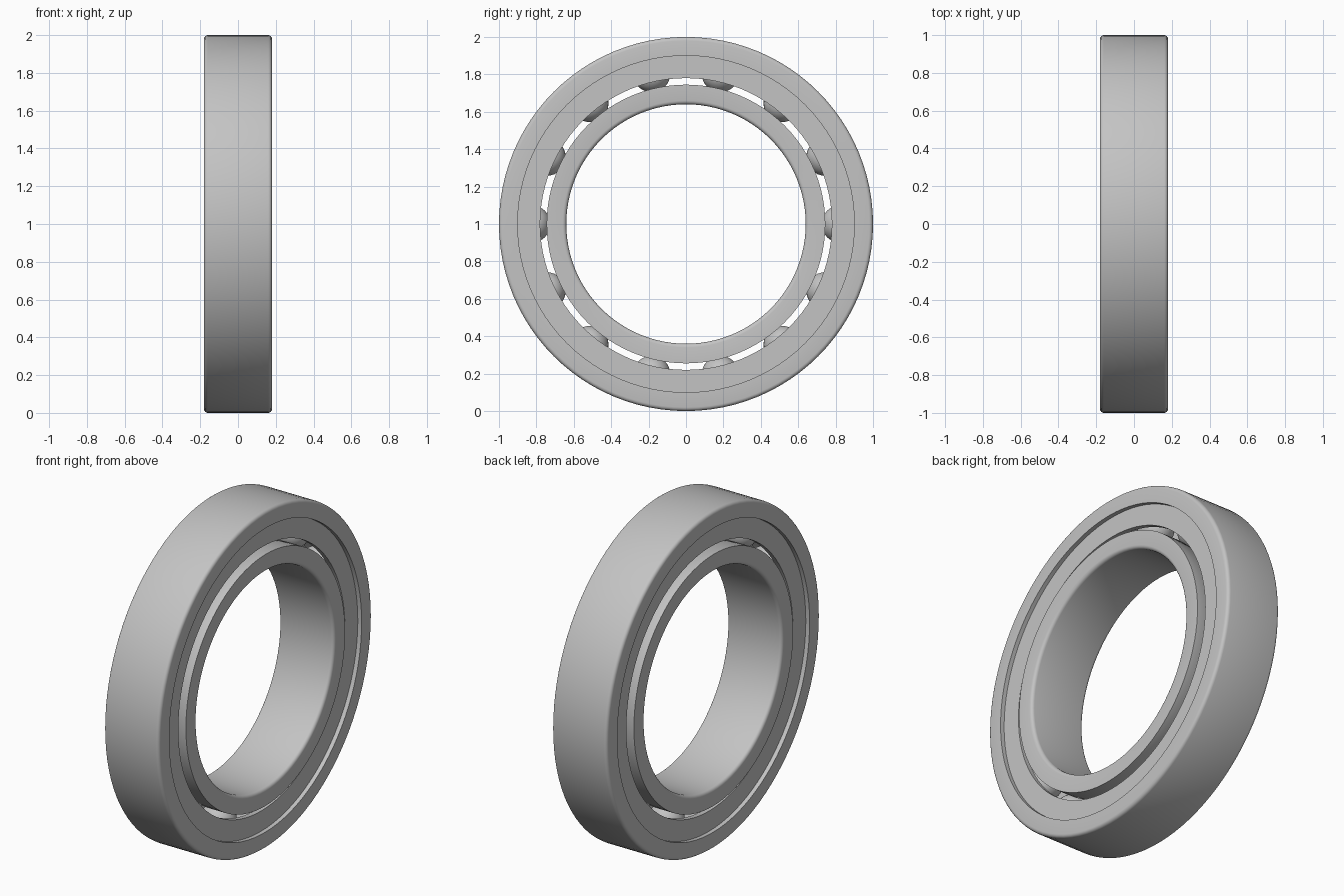
import bpy, math
from mathutils import Matrix

cube = bpy.data.objects.get("Cube")
if cube:
    bpy.data.objects.remove(cube, do_unlink=True)

SEGMENTS = 96
HALF = 0.18        # half width of the bearing
BALL_R = 0.1
PITCH_R = 0.825    # radius of the ball circle
BALLS = 14

steel = bpy.data.materials.new("Steel grey")
steel.use_nodes = True
steel.diffuse_color = (0.55, 0.55, 0.55, 1)
steel.node_tree.nodes["Principled BSDF"].inputs["Base Color"].default_value = (0.55, 0.55, 0.55, 1)


def finish(obj):
    obj.data.materials.append(steel)
    bpy.ops.object.select_all(action='DESELECT')
    obj.select_set(True)
    bpy.context.view_layer.objects.active = obj
    bpy.ops.object.shade_smooth_by_angle(angle=math.radians(35))
    return obj


def lathe(name, profile):
    """Sweep a closed (x, radius) profile, counter-clockwise, around the x axis."""
    n = len(profile)
    verts, faces = [], []
    for i in range(SEGMENTS):
        a = math.tau * i / SEGMENTS
        verts += [(x, r * math.cos(a), 1 + r * math.sin(a)) for x, r in profile]
        j = (i + 1) % SEGMENTS
        faces += [(i * n + k, i * n + (k + 1) % n, j * n + (k + 1) % n, j * n + k)
                  for k in range(n)]
    mesh = bpy.data.meshes.new(name)
    mesh.from_pydata(verts, [], faces)
    mesh.flip_normals()
    obj = bpy.data.objects.new(name, mesh)
    bpy.context.collection.objects.link(obj)
    return finish(obj)


def arc(cx, cr, radius, start, end, steps):
    return [(cx + radius * math.cos(math.radians(start + (end - start) * i / steps)),
             cr + radius * math.sin(math.radians(start + (end - start) * i / steps)))
            for i in range(steps + 1)]


def groove(race_r):
    """Half angle of the ball groove cut into a race."""
    return math.degrees(math.acos(abs(race_r - PITCH_R) / (BALL_R + 0.002)))


# Outer ring: rounded outer corners, ball groove on the inside
B = 0.02
g = groove(0.9)
lathe("outer_ring",
      [(HALF, 0.9)] + arc(HALF - B, 1 - B, B, 0, 90, 4)
      + arc(-HALF + B, 1 - B, B, 90, 180, 4) + [(-HALF, 0.9)]
      + arc(0, PITCH_R, BALL_R + 0.002, 90 + g, 90 - g, 8))

# Inner ring: rounded bore corners, ball groove on the outside
g = groove(0.745)
lathe("inner_ring",
      [(HALF, 0.745)] + arc(0, PITCH_R, BALL_R + 0.002, 270 + g, 270 - g, 8)
      + [(-HALF, 0.745)]
      + arc(-HALF + B, 0.64 + B, B, 180, 270, 4)
      + arc(HALF - B, 0.64 + B, B, 270, 360, 4))

# Recessed shield on each side
for side, name in ((1, "left_shield"), (-1, "right_shield")):
    x0, x1 = sorted((side * 0.125, side * 0.155))
    lathe(name, [(x0, 0.78), (x1, 0.78), (x1, 0.9), (x0, 0.9)])

# Balls
for i in range(BALLS):
    a = math.tau * i / BALLS
    bpy.ops.mesh.primitive_uv_sphere_add(
        segments=32, ring_count=16, radius=BALL_R,
        location=(0, PITCH_R * math.cos(a), 1 + PITCH_R * math.sin(a)))
    ball = bpy.context.object
    ball.name = f"ball_{i + 1}"
    finish(ball)
